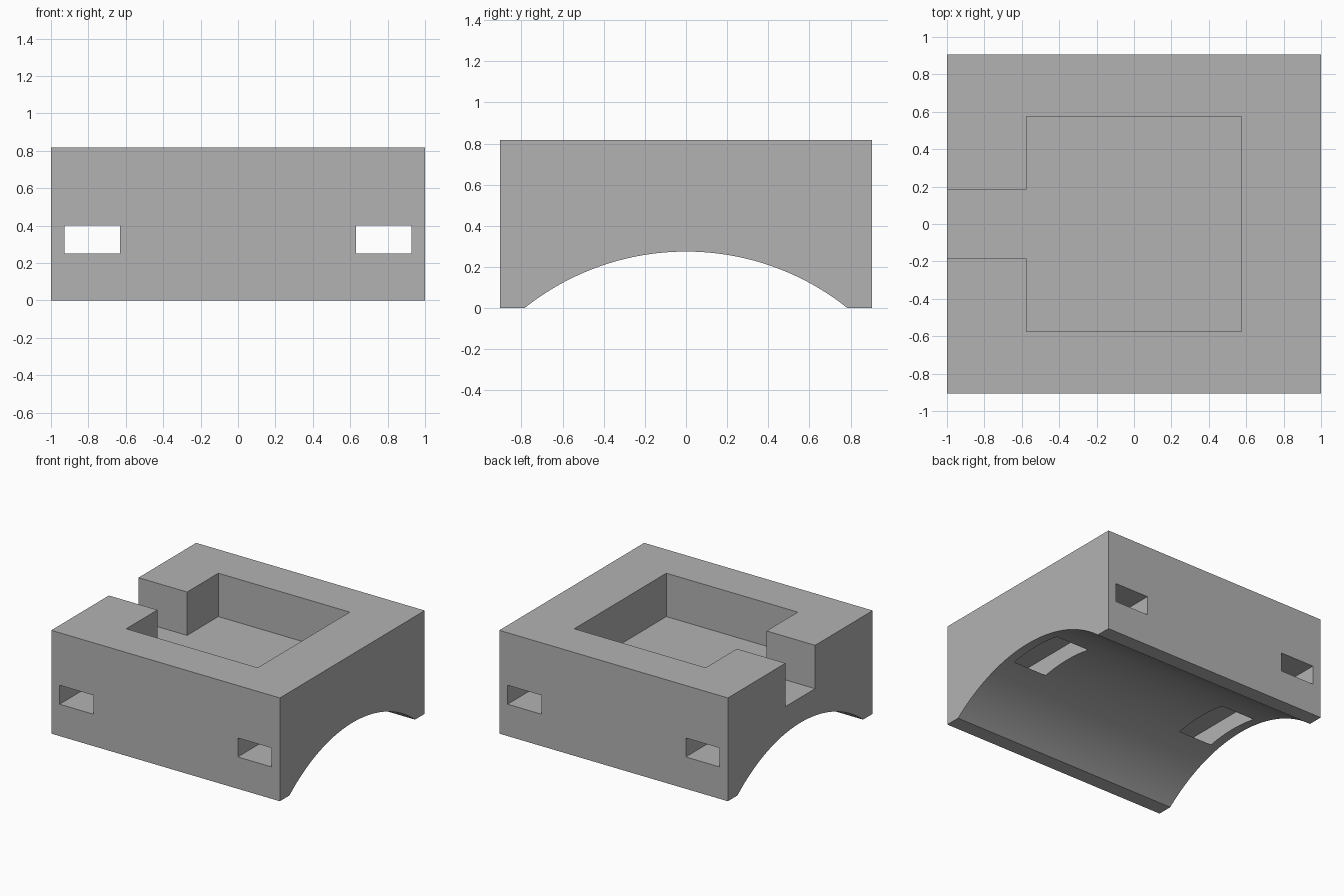
import bpy, bmesh, math

cube = bpy.data.objects.get("Cube")
if cube:
    bpy.data.objects.remove(cube, do_unlink=True)

WIDTH, DEPTH, HEIGHT = 2.0, 1.81, 0.817
ARCH_HALF, ARCH_RISE, ARCH_STEPS = 0.785, 0.275, 64
FLOOR = 0.474

grey = bpy.data.materials.new("plain grey")
grey.use_nodes = True
colour = (0.45, 0.45, 0.45, 1)
grey.diffuse_color = colour
grey.node_tree.nodes["Principled BSDF"].inputs["Base Color"].default_value = colour


def add_object(name, bm):
    bmesh.ops.recalc_face_normals(bm, faces=bm.faces)
    mesh = bpy.data.meshes.new(name)
    bm.to_mesh(mesh)
    bm.free()
    obj = bpy.data.objects.new(name, mesh)
    bpy.context.collection.objects.link(obj)
    mesh.materials.append(grey)
    return obj


def cutter_box(name, low, high):
    bm = bmesh.new()
    bmesh.ops.create_cube(bm, size=1)
    for v in bm.verts:
        v.co = [h if c > 0 else l for c, l, h in zip(v.co, low, high)]
    obj = add_object(name, bm)
    obj.hide_render = True
    obj.hide_set(True)
    return obj


# Block with a saddle arch underneath: side profile swept across the width
radius = (ARCH_HALF ** 2 + ARCH_RISE ** 2) / (2 * ARCH_RISE)
sweep = math.asin(ARCH_HALF / radius)
profile = [(DEPTH / 2, 0), (DEPTH / 2, HEIGHT), (-DEPTH / 2, HEIGHT), (-DEPTH / 2, 0)]
for i in range(ARCH_STEPS + 1):
    a = sweep * (2 * i / ARCH_STEPS - 1)
    z = ARCH_RISE - radius * (1 - math.cos(a))
    profile.append((radius * math.sin(a), max(z, 0)))

bm = bmesh.new()
side = bm.faces.new([bm.verts.new((-WIDTH / 2, y, z)) for y, z in profile])
swept = bmesh.ops.extrude_face_region(bm, geom=[side])["geom"]
bmesh.ops.translate(bm, vec=(WIDTH, 0, 0),
                    verts=[g for g in swept if isinstance(g, bmesh.types.BMVert)])
body = add_object("saddle_block", bm)

# Square pocket, side notch, and a strap slot at each end
cutters = [
    cutter_box("pocket_cutter", (-0.575, -0.575, FLOOR), (0.575, 0.575, 1)),
    cutter_box("notch_cutter", (-1.2, -0.185, FLOOR), (-0.5, 0.185, 1)),
]
for name, sign in (("left", 1), ("right", -1)):
    x0, x1 = sorted((sign * 0.632, sign * 0.927))
    cutters.append(cutter_box(name + "_slot_cutter", (x0, -1, 0.252), (x1, 1, 0.402)))

bpy.context.view_layer.objects.active = body
body.select_set(True)
for cutter in cutters:
    mod = body.modifiers.new(cutter.name, "BOOLEAN")
    mod.operation = "DIFFERENCE"
    mod.solver = "EXACT"
    mod.object = cutter
    bpy.ops.object.modifier_apply(modifier=mod.name)
    bpy.data.objects.remove(cutter, do_unlink=True)

bpy.ops.object.shade_smooth_by_angle(angle=math.radians(25))
